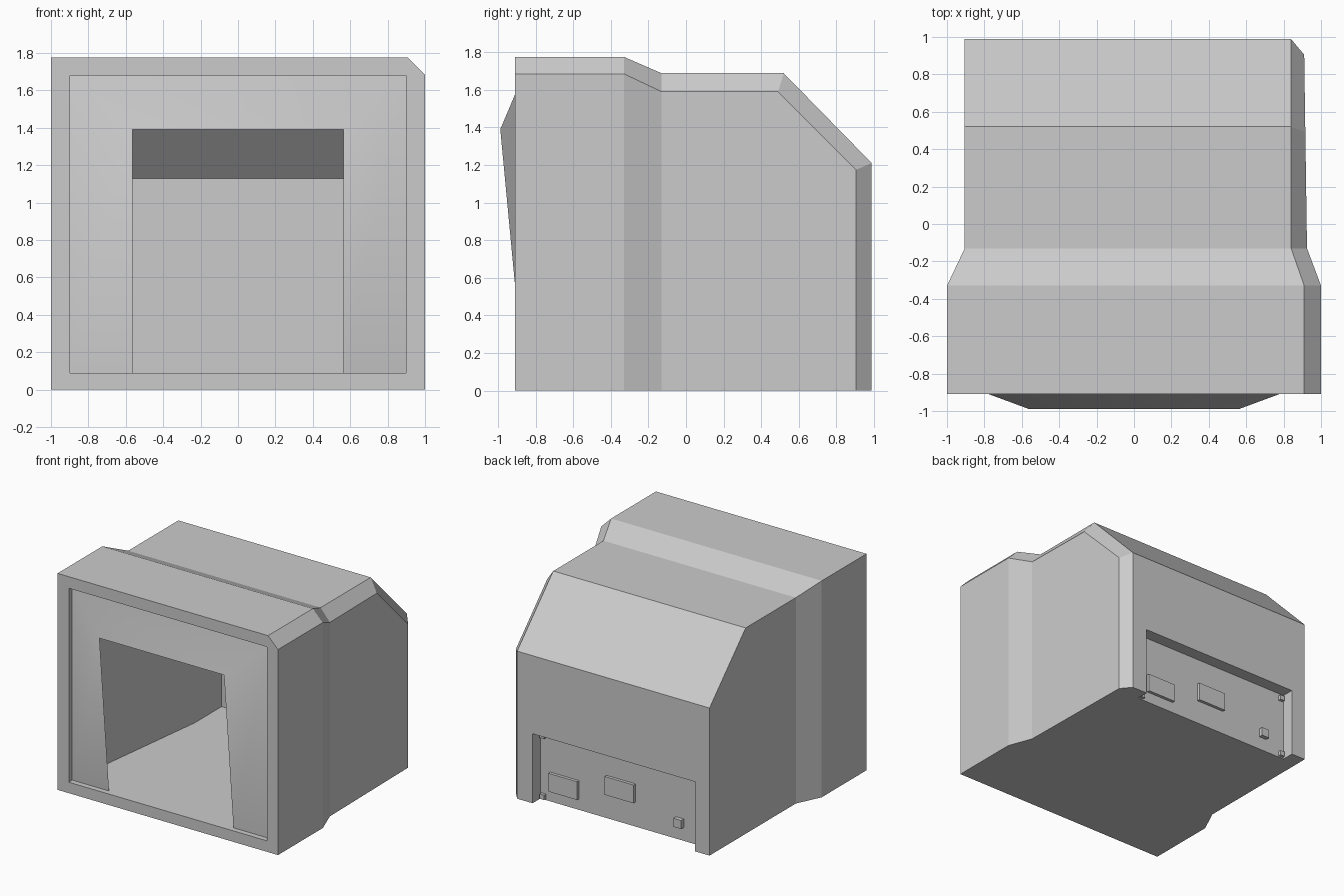
import bpy, bmesh, math

cube = bpy.data.objects.get("Cube")
if cube:
    bpy.data.objects.remove(cube, do_unlink=True)

grey = bpy.data.materials.new("plain_grey")
grey.use_nodes = True
grey.diffuse_color = (0.6, 0.6, 0.6, 1)
grey.node_tree.nodes["Principled BSDF"].inputs["Base Color"].default_value = (0.6, 0.6, 0.6, 1)


def make(name, bm):
    bmesh.ops.remove_doubles(bm, verts=bm.verts, dist=0.0001)
    bmesh.ops.recalc_face_normals(bm, faces=bm.faces)
    mesh = bpy.data.meshes.new(name)
    bm.to_mesh(mesh)
    bm.free()
    mesh.materials.append(grey)
    obj = bpy.data.objects.new(name, mesh)
    bpy.context.collection.objects.link(obj)
    return obj


def box(name, x, y, z):
    bm = bmesh.new()
    bmesh.ops.create_cube(bm, size=1)
    for v in bm.verts:
        for i, (low, high) in enumerate((x, y, z)):
            v.co[i] = high if v.co[i] > 0 else low
    return make(name, bm)


def from_faces(name, faces):
    bm = bmesh.new()
    for face in faces:
        bm.faces.new([bm.verts.new(p) for p in face])
    return make(name, bm)


def cut(target, cutter):
    mod = target.modifiers.new(cutter.name, "BOOLEAN")
    mod.operation = "DIFFERENCE"
    mod.solver = "EXACT"
    mod.object = cutter
    bpy.context.view_layer.objects.active = target
    bpy.ops.object.modifier_apply(modifier=mod.name)
    bpy.data.objects.remove(cutter, do_unlink=True)


# Casing: roof line, its chamfered edge on one side, and the square other side
ridge = [(0.91, -0.91, 1.775), (0.91, -0.33, 1.775), (0.84, -0.13, 1.688),
         (0.84, 0.52, 1.688), (0.84, 0.988, 1.21), (0.84, 0.988, 0)]
edge = [(1, -0.91, 1.685), (1, -0.33, 1.685), (0.925, -0.13, 1.59),
        (0.916, 0.49, 1.59), (0.91, 0.905, 1.175), (0.91, 0.905, 0)]
square = [(-1 if i < 2 else -0.905, p[1], p[2]) for i, p in enumerate(ridge)]


def ground(p):
    return (p[0], p[1], 0)


faces = []
for i in range(5):
    faces.append([square[i], ridge[i], ridge[i + 1], square[i + 1]])
    faces.append([ridge[i], edge[i], edge[i + 1], ridge[i + 1]])
for side in (edge, square):
    for i in range(2):
        faces.append([side[i], side[i + 1], ground(side[i + 1]), ground(side[i])])
    faces.append(side[2:] + [ground(side[2])])
faces.append([square[0], ridge[0], edge[0], ground(edge[0]), ground(square[0])])
faces.append([ground(p) for p in square[:3]] + [square[5], ridge[5]]
             + [ground(p) for p in (edge[5], edge[2], edge[1], edge[0])])
casing = from_faces("casing", faces)

# Hollow inside, narrowing towards the back: half width, depth, top
low = 0.09
rings = []
for w, y, top in ((0.898, -1.1, 1.68), (0.898, -0.865, 1.68),
                  (0.73, 0.48, 1.5), (0.73, 0.83, 1.13)):
    rings.append([(-w, y, low), (w, y, low), (w, y, top), (-w, y, top)])
faces = [rings[0], rings[-1]]
for a, b in zip(rings, rings[1:]):
    for k in range(4):
        n = (k + 1) % 4
        faces.append([a[k], a[n], b[n], b[k]])
cut(casing, from_faces("hollow", faces))

# Connector bay in the back
cut(casing, box("bay", (-0.775, 0.70), (0.885, 1.2), (-0.2, 0.57)))

# Front bezel, flaring out around the window
outer_y, lip_y = -0.865, -0.988
outer = [(-0.898, outer_y, low), (-0.898, outer_y, 1.68), (0.898, outer_y, 1.68), (0.898, outer_y, low)]
inner = [(-0.565, outer_y, low), (-0.565, lip_y, 1.39), (0.565, lip_y, 1.39), (0.565, outer_y, low)]
bezel = from_faces("bezel", [[outer[i], outer[i + 1], inner[i + 1], inner[i]] for i in range(3)])
bpy.ops.object.select_all(action="DESELECT")
bezel.select_set(True)
bpy.context.view_layer.objects.active = bezel
bpy.ops.object.shade_smooth_by_angle(angle=math.radians(40))

# Sockets and corner studs in the bay
box("lower_socket", (0.35, 0.61), (0.87, 0.91), (0.09, 0.24))
box("upper_socket", (-0.16, 0.10), (0.87, 0.91), (0.20, 0.35))
box("small_socket", (-0.60, -0.53), (0.87, 0.92), (0.11, 0.18))
for x in (-0.745, 0.67):
    for z in (0.03, 0.53):
        box("corner_stud", (x - 0.02, x + 0.02), (0.87, 0.91), (z - 0.02, z + 0.02))
